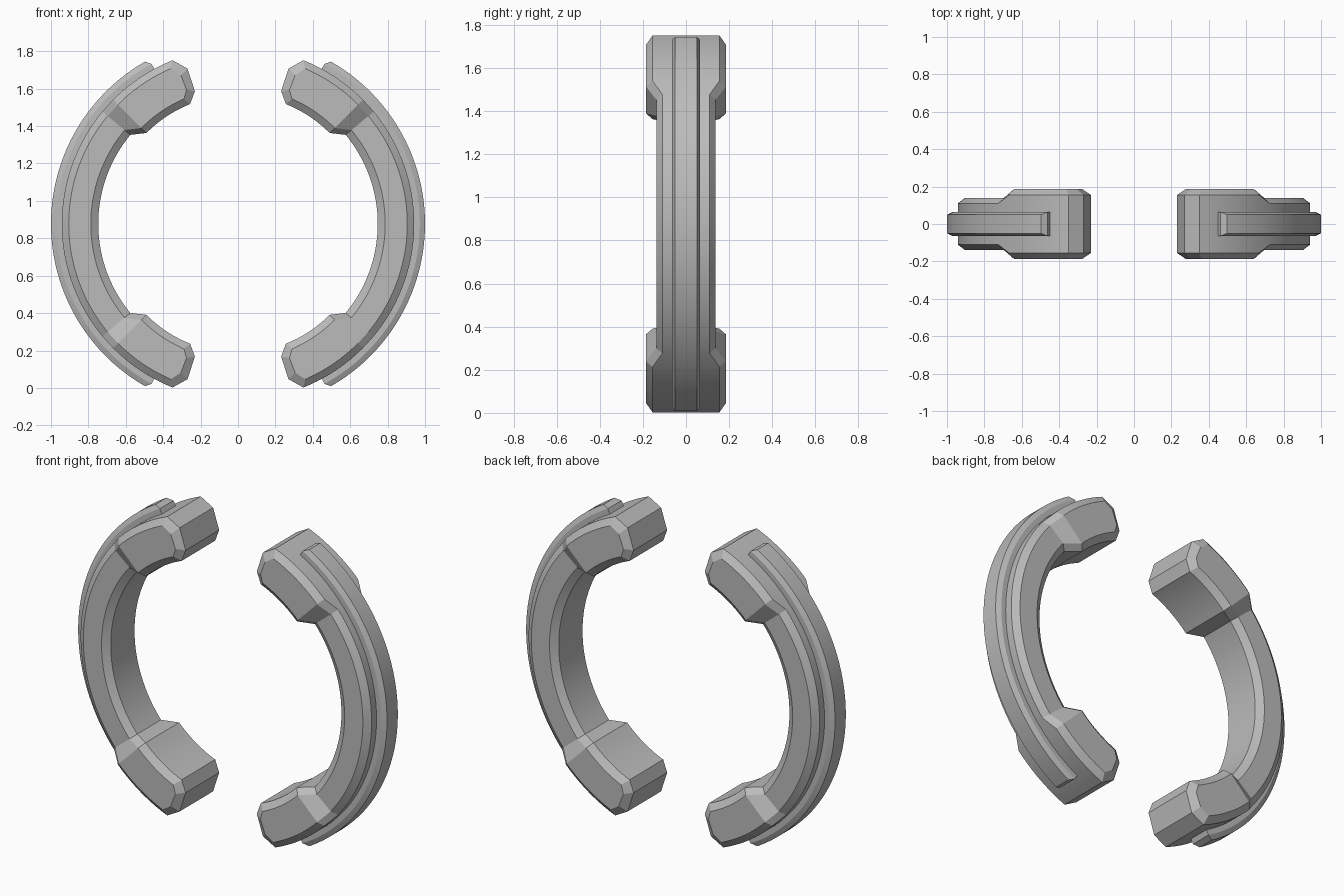
import bpy, bmesh, math

if "Cube" in bpy.data.objects:
    bpy.data.objects.remove(bpy.data.objects["Cube"])

CZ = 0.877  # height of the ring centre

grey = bpy.data.materials.new("mid_grey")
grey.diffuse_color = (0.5, 0.5, 0.5, 1)
grey.use_nodes = True
grey.node_tree.nodes["Principled BSDF"].inputs["Base Color"].default_value = grey.diffuse_color


def polar(r, y, deg, side):
    a = math.radians(deg)
    return (side * r * math.cos(a), y, CZ + r * math.sin(a))


def lerp(a, b, t):
    return a + (b - a) * t


def sweep(name, sections, side, caps):
    """Skin a list of sections, each a loop of (radius, y, angle) points."""
    bm = bmesh.new()
    loops = [[bm.verts.new(polar(r, y, a, side)) for r, y, a in s] for s in sections]
    n = len(loops[0])
    for l0, l1 in zip(loops, loops[1:]):
        for i in range(n):
            j = (i + 1) % n
            bm.faces.new((l0[i], l0[j], l1[j], l1[i]))
    for loop in (loops[0], loops[-1]):
        for c in caps:
            bm.faces.new([loop[i] for i in c])
    bmesh.ops.recalc_face_normals(bm, faces=bm.faces)
    # smooth along the curve, sharp at the chamfers
    for f in bm.faces:
        f.smooth = True
    for e in bm.edges:
        e.smooth = e.calc_face_angle(0) < math.radians(18)
    me = bpy.data.meshes.new(name)
    bm.to_mesh(me)
    bm.free()
    me.materials.append(grey)
    ob = bpy.data.objects.new(name, me)
    bpy.context.collection.objects.link(ob)


def octagon(ro, fo, fi, ri, y0, y1, a, af):
    """Chamfered section: edge points at angle a, flat side points at angle af."""
    return [(ro, -y0, a), (ro, y0, a), (fo, y1, af), (fi, y1, af),
            (ri, y0, a), (ri, -y0, a), (fi, -y1, af), (fo, -y1, af)]


# Clamp body: thin arc, flared step, thick end pad, bevelled tip
half = []
for i in range(21):
    a = lerp(0, 39.6, i / 20)
    half.append(octagon(0.942, 0.905, 0.787, 0.747, 0.11, 0.138, a, a))
for i in range(11):
    t = i / 10
    half.append(octagon(0.942, 0.905, 0.728, 0.69, 0.155, 0.186,
                        lerp(44.8, 68.2, t), lerp(44.8, 66.6, t)))
half.append(octagon(0.873, 0.852, 0.768, 0.746, 0.155, 0.186, 72, 69))
body = [[(r, y, -a) for r, y, a in s] for s in half[:0:-1]] + half
body_caps = [(0, 1, 4, 5), (1, 2, 3, 4), (0, 5, 6, 7)]

# Raised rib running round the outside, with sloped ends
rib = []
for i in range(61):
    t = i / 60
    a, top = lerp(-61.6, 61.6, t), lerp(-60.2, 60.2, t)
    rib.append([(0.925, -0.064, a), (0.972, -0.064, a), (1.0, -0.05, top),
                (1.0, 0.05, top), (0.972, 0.064, a), (0.925, 0.064, a)])
rib_caps = [(0, 1, 4, 5), (1, 2, 3, 4)]

for label, side in (("right", 1), ("left", -1)):
    sweep("curved_body_" + label, body, side, body_caps)
    sweep("outer_rib_" + label, rib, side, rib_caps)
